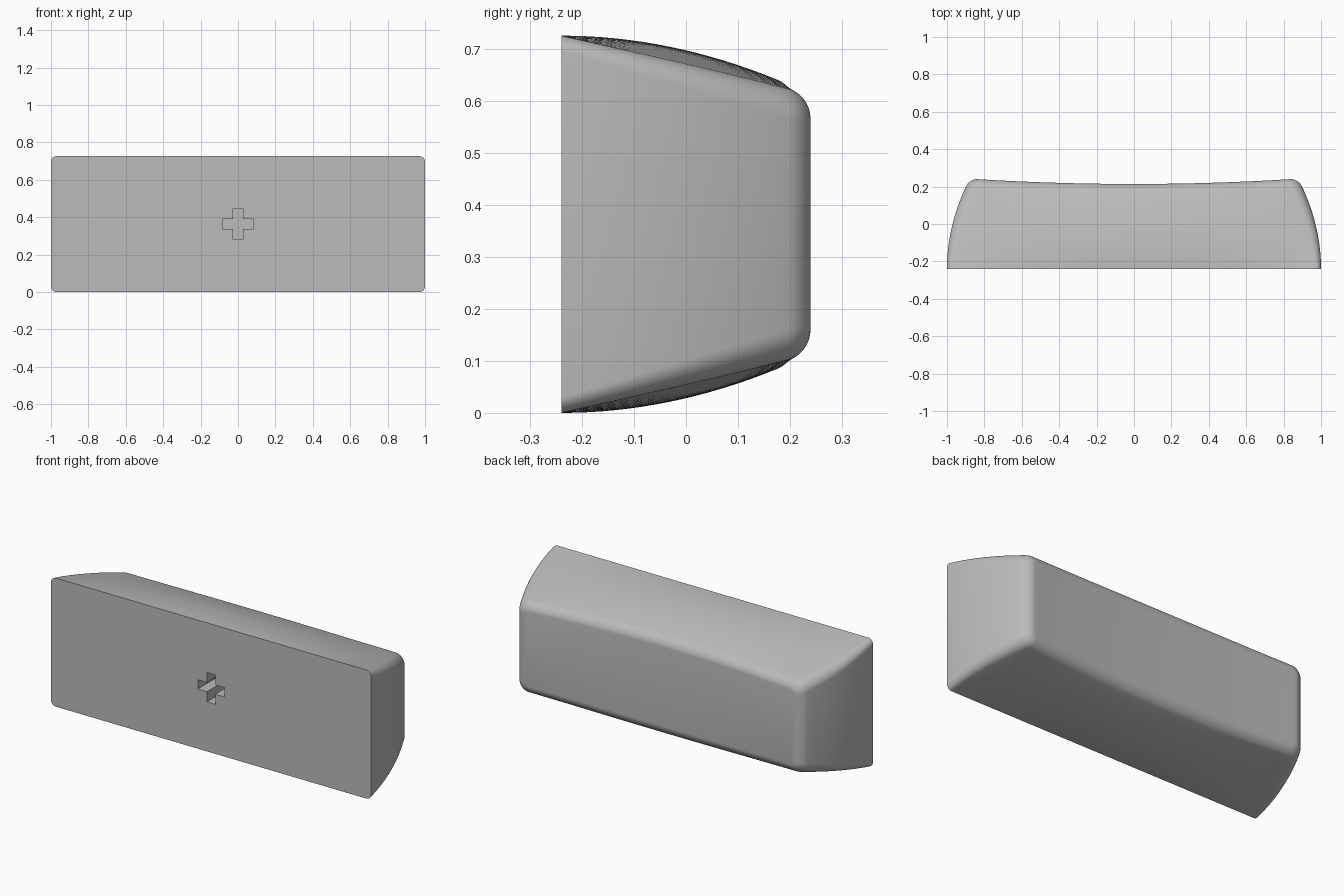
import bpy, bmesh, math

if "Cube" in bpy.data.objects:
    bpy.data.objects.remove(bpy.data.objects["Cube"], do_unlink=True)

FRONT, DEPTH, MID_Z = -0.24, 0.48, 0.363
BACK_FILLET = 0.04
TOP_STEPS, CORNER_STEPS, LAYERS = 32, 8, 16

grey = bpy.data.materials.new("light grey plastic")
grey.use_nodes = True
colour = (0.5, 0.5, 0.5, 1)
grey.diffuse_color = colour
grey.node_tree.nodes["Principled BSDF"].inputs["Base Color"].default_value = colour


def upper_outline(y, inset):
    """Upper half of one rounded cross-section, from +x to -x."""
    t = (y - FRONT) / DEPTH
    width = 1 - 0.12 * t * t - inset
    radius = 0.03 + 0.03 * t - inset
    flat = width - radius
    corner = []
    for k in range(CORNER_STEPS + 1):
        a = math.pi / 2 * k / CORNER_STEPS
        corner.append((flat + radius * math.cos(a), radius * (1 - math.sin(a))))
    top = [(flat * (1 - 2 * k / TOP_STEPS), 0) for k in range(1, TOP_STEPS)]
    outline = corner + top + [(-x, drop) for x, drop in reversed(corner)]

    points = []
    for x, drop in outline:
        middle = max(0, 1 - (x / width) ** 2)
        # the back is dished, while the long sides bulge in the middle
        y_here = y - 0.026 * t * middle
        s = (y_here - FRONT) / DEPTH
        height = MID_Z - 0.113 * s + 0.113 * (s - s * s) * middle
        points.append((x, y_here, height - inset - drop))
    return points


def build_cap():
    bm = bmesh.new()
    sections = [(FRONT + (DEPTH - BACK_FILLET) * k / LAYERS, 0) for k in range(LAYERS + 1)]
    for k in range(1, 9):
        a = math.pi / 2 * k / 8
        sections.append((FRONT + DEPTH - BACK_FILLET * (1 - math.sin(a)),
                         BACK_FILLET * (1 - math.cos(a))))
    rings = []
    for y, inset in sections:
        half = upper_outline(y, inset)
        full = half + [(x, yy, -z) for x, yy, z in reversed(half)]
        rings.append([bm.verts.new((x, yy, MID_Z + z)) for x, yy, z in full])
    n = len(rings[0])
    for a, b in zip(rings, rings[1:]):
        for i in range(n):
            j = (i + 1) % n
            bm.faces.new((a[i], a[j], b[j], b[i]))
    # flat front and dished back
    bm.faces.new(rings[0])
    last = rings[-1]
    for i in range(n // 2 - 1):
        bm.faces.new((last[i], last[i + 1], last[n - 2 - i], last[n - 1 - i]))
    bmesh.ops.recalc_face_normals(bm, faces=bm.faces)
    return finish(bm, "key_cap")


def build_cross():
    """Cross-shaped prism that cuts the stem socket."""
    bm = bmesh.new()
    arm, thin = 0.083, 0.026
    quarter = [(arm, -thin), (arm, thin), (thin, thin)]
    points = []
    for k in range(4):
        c, s = round(math.cos(k * math.pi / 2)), round(math.sin(k * math.pi / 2))
        points += [(x * c - z * s, x * s + z * c) for x, z in quarter]
    face = bm.faces.new([bm.verts.new((x, FRONT - 0.1, MID_Z + z)) for x, z in points])
    moved = bmesh.ops.extrude_face_region(bm, geom=[face])["geom"]
    bmesh.ops.translate(bm, vec=(0, 0.3, 0),
                        verts=[v for v in moved if isinstance(v, bmesh.types.BMVert)])
    bmesh.ops.recalc_face_normals(bm, faces=bm.faces)
    return finish(bm, "socket_cutter")


def finish(bm, name):
    mesh = bpy.data.meshes.new(name)
    bm.to_mesh(mesh)
    bm.free()
    mesh.materials.append(grey)
    obj = bpy.data.objects.new(name, mesh)
    bpy.context.collection.objects.link(obj)
    return obj


cap = build_cap()
cutter = build_cross()
cutter.hide_render = True

# cut the socket into the flat front
cut = cap.modifiers.new("socket", 'BOOLEAN')
cut.operation = 'DIFFERENCE'
cut.solver = 'EXACT'
cut.object = cutter
bpy.ops.object.select_all(action='DESELECT')
cap.select_set(True)
bpy.context.view_layer.objects.active = cap
bpy.ops.object.modifier_apply(modifier=cut.name)
bpy.data.objects.remove(cutter, do_unlink=True)
bpy.ops.object.shade_smooth_by_angle(angle=math.radians(35))
